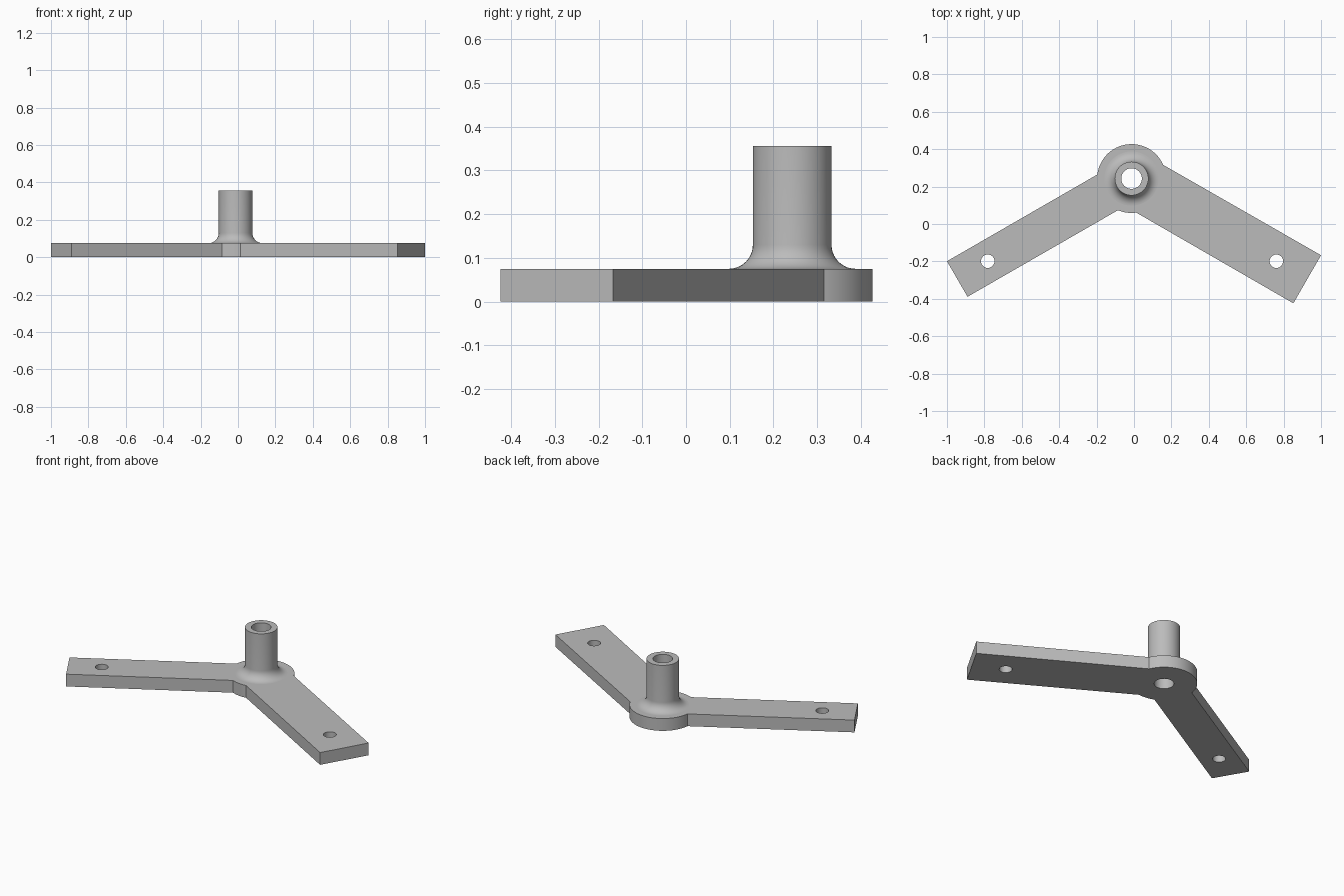
import bpy, bmesh, math
from math import cos, sin, pi

cube = bpy.data.objects.get("Cube")
if cube:
    bpy.data.objects.remove(cube, do_unlink=True)

CX, CY = -0.013, 0.243      # hub centre
HUB, POST, BORE = 0.184, 0.09, 0.055
THICK, TOP, FILLET = 0.075, 0.356, 0.055

grey = bpy.data.materials.new("light_grey")
grey.use_nodes = True
colour = (0.5, 0.5, 0.5, 1)
grey.diffuse_color = colour
grey.node_tree.nodes["Principled BSDF"].inputs["Base Color"].default_value = colour


def arc(x, y, r, start, end, steps):
    return [(x + r * cos(start + (end - start) * i / steps),
             y + r * sin(start + (end - start) * i / steps)) for i in range(steps + 1)]


def angle(x, y):
    return math.atan2(y - CY, x - CX)


def finish(obj):
    bpy.ops.object.select_all(action='DESELECT')
    obj.select_set(True)
    bpy.context.view_layer.objects.active = obj
    if obj.type == 'CURVE':
        bpy.ops.object.convert(target='MESH')
    obj = bpy.context.object
    bm = bmesh.new()
    bm.from_mesh(obj.data)
    bmesh.ops.remove_doubles(bm, verts=bm.verts, dist=0.0001)
    bmesh.ops.recalc_face_normals(bm, faces=bm.faces)
    bm.to_mesh(obj.data)
    bm.free()
    obj.data.materials.clear()
    obj.data.materials.append(grey)
    bpy.ops.object.shade_smooth_by_angle(angle=math.radians(30))


# Plate: round hub with two arms, pierced by three holes
outline = arc(CX, CY, HUB, angle(0.16, 0.318), angle(-0.197, 0.265), 48)
outline += [(-1, -0.199), (-0.89, -0.389)]
outline += arc(CX, CY, HUB, angle(-0.085, 0.075), angle(0.012, 0.063), 8)
outline += [(0.852, -0.424), (1, -0.167)]
holes = [arc(x, y, r, 0, 2 * pi, 48)[:-1]
         for x, y, r in ((CX, CY, BORE), (-0.782, -0.199, 0.036), (0.761, -0.199, 0.036))]

curve = bpy.data.curves.new("bracket_plate", 'CURVE')
curve.dimensions = '2D'
curve.fill_mode = 'BOTH'
curve.extrude = THICK / 2
for loop in [outline] + holes:
    spline = curve.splines.new('POLY')
    spline.points.add(len(loop) - 1)
    for point, (x, y) in zip(spline.points, loop):
        point.co = (x, y, 0, 1)
    spline.use_cyclic_u = True
plate = bpy.data.objects.new("bracket_plate", curve)
plate.location.z = THICK / 2
bpy.context.collection.objects.link(plate)
finish(plate)

# Hollow post with a filleted foot, turned around the hub axis
foot = arc(POST + FILLET, THICK + FILLET, FILLET, pi, 1.5 * pi, 10)
profile = [(BORE, THICK), (BORE, TOP), (POST, TOP)] + foot
bm = bmesh.new()
verts = [bm.verts.new((r, 0, z)) for r, z in profile]
edges = [bm.edges.new(pair) for pair in zip(verts, verts[1:])]
bmesh.ops.spin(bm, geom=verts + edges, cent=(0, 0, 0), axis=(0, 0, 1),
               angle=2 * pi, steps=48, use_duplicate=False)
mesh = bpy.data.meshes.new("hollow_post")
bm.to_mesh(mesh)
bm.free()
post = bpy.data.objects.new("hollow_post", mesh)
post.location = (CX, CY, 0)
bpy.context.collection.objects.link(post)
finish(post)
